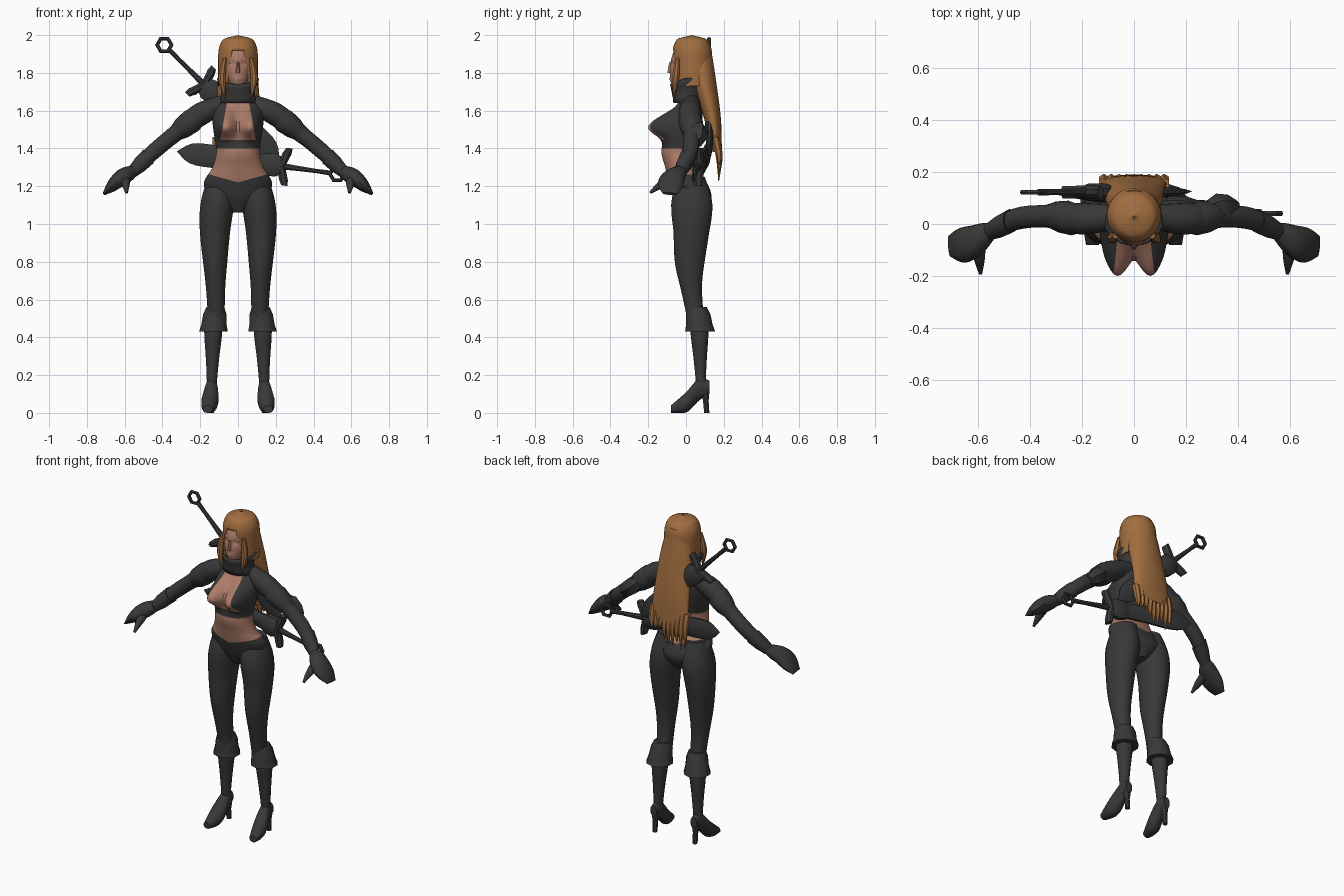
import bpy
import bmesh
import math
import random
from mathutils import Vector

cube = bpy.data.objects.get("Cube")
if cube:
    bpy.data.objects.remove(cube, do_unlink=True)


def material(name, red, green, blue):
    mat = bpy.data.materials.new(name)
    mat.use_nodes = True
    mat.diffuse_color = (red, green, blue, 1)
    mat.node_tree.nodes["Principled BSDF"].inputs["Base Color"].default_value = mat.diffuse_color
    return mat


SUIT = material("charcoal leather", .04, .04, .04)
SKIN = material("warm skin", .42, .2, .14)
HAIR = material("chestnut hair", .36, .155, .05)
X, Y, Z = Vector((1, 0, 0)), Vector((0, 1, 0)), Vector((0, 0, 1))
random.seed(4)
made = []


def sample(values, t):
    """Point at t on a smooth curve through evenly spaced numbers or vectors."""
    last = len(values) - 1
    if last == 0:
        return values[0]
    i = min(int(t * last), last - 1)
    u = t * last - i
    before, start = values[max(i - 1, 0)], values[i]
    end, after = values[i + 1], values[min(i + 2, last)]
    ease = u * u * (3 - 2 * u)
    leave, arrive = u * (1 - u) ** 2, u * u * (u - 1)
    return start + (end - start) * ease + (end - before) * (leave / 2) + (after - start) * (arrive / 2)


def loft(path, wide, deep=None, axis=Z, ref=Y, seg=16, rings=14, caps=True, deform=None):
    """Sweep an ellipse along a path; wide and deep are its radii along the way."""
    bm = bmesh.new()
    across = axis.cross(ref).normalized()
    along = across.cross(axis).normalized()
    points = [Vector(p) for p in path]
    loops = []
    for r in range(rings):
        t = r / (rings - 1)
        a = max(sample(wide, t), .001)
        b = max(sample(deep or wide, t), .001)
        loop = []
        for k in range(seg):
            angle = math.tau * (k + .5) / seg
            p = sample(points, t) + across * a * math.cos(angle) + along * b * math.sin(angle)
            loop.append(bm.verts.new(deform(p) if deform else p))
        loops.append(loop)
    for low, high in zip(loops, loops[1:]):
        for k in range(seg):
            n = (k + 1) % seg
            bm.faces.new((low[k], low[n], high[n], high[k]))
    if caps:
        bm.faces.new(loops[0])
        bm.faces.new(loops[-1])
    return bm


def finish(name, bm, *mats):
    bmesh.ops.recalc_face_normals(bm, faces=bm.faces)
    mesh = bpy.data.meshes.new(name)
    bm.to_mesh(mesh)
    bm.free()
    for mat in mats:
        mesh.materials.append(mat)
    ob = bpy.data.objects.new(name, mesh)
    bpy.context.collection.objects.link(ob)
    made.append(ob)
    return ob


def part(name, mat, path, wide, deep=None, **options):
    return finish(name, loft(path, wide, deep, **options), mat)


def pair(name, mat, path, wide, deep=None, axis=Z, **options):
    """The same part on both sides of the body."""
    for side, s in (("left", 1), ("right", -1)):
        mirrored = [(x * s, y, z) for x, y, z in path]
        lean = Vector((axis.x * s, axis.y, axis.z))
        part(side + "_" + name, mat, mirrored, wide, deep, axis=lean, **options)


def cut(bm, point, normal):
    geometry = bm.verts[:] + bm.edges[:] + bm.faces[:]
    bmesh.ops.bisect_plane(bm, geom=geometry, plane_co=point, plane_no=normal, dist=1e-5)


def bump(value, centre, spread):
    return math.exp(-((value - centre) / spread) ** 2)


# Torso: one body, with jacket, midriff and trousers coloured by region
def bust(p):
    rise = bump(p.z, 1.515, .085 if p.z > 1.515 else .06)
    front = min(1, max(0, -p.y / .05))
    p.y -= .118 * bump(abs(p.x), .07, .065) * rise * front
    return p


spine = (.035, .035, .01, -.025, -.04, -.02, 0, .02, .02)
bm = loft([(0, y, 1.06 + .08 * i) for i, y in enumerate(spine)],
          wide=(.03, .15, .18, .135, .115, .125, .135, .13, .06),
          deep=(.06, .1, .1, .085, .09, .09, .085, .065, .045),
          seg=56, rings=50, deform=bust)
HEM, BAND, THROAT = 1.4, 1.445, 1.655
for height in (HEM, BAND, THROAT):
    cut(bm, Z * height, Z)
for s in (1, -1):
    cut(bm, Z * 1.22, Vector((-.28 * s, 0, 1)))
    cut(bm, Vector((.06 * s, 0, 1.635)), Vector((s, 0, .18)))
for face in bm.faces:
    c = face.calc_center_median()
    midriff = 1.22 + .28 * abs(c.x) < c.z < HEM
    neckline = BAND < c.z < THROAT and c.y < 0 and abs(c.x) < .06 + .18 * (1.635 - c.z)
    face.material_index = int(midriff or neckline)
finish("torso", bm, SUIT, SKIN)

# Legs and heeled boots
pair("leg", SUIT, [(.09, .03, 1.25), (.12, .03, 1), (.12, .02, .75), (.115, .05, .5)],
     wide=(.07, .09, .08, .065, .05, .045), deep=(.07, .11, .095, .08, .055, .045), seg=20, rings=20)
pair("boot_cuff", SUIT, [(.12, .06, .56), (.13, .075, .43)], wide=(.05, .065, .07, .08), seg=10, rings=4)
pair("boot_shaft", SUIT, [(.13, .07, .48), (.14, .08, .1)], wide=(.05, .047, .036, .028, .028))
pair("foot", SUIT, [(.16, -.08, .02), (.15, 0, .055), (.14, .07, .125), (.14, .125, .135)],
     wide=(.02, .055, .06, .035), deep=(.025, .045, .033, .022), axis=Y, ref=X,
     deform=lambda p: Vector((p.x, p.y, max(p.z, 0))))
pair("heel", SUIT, [(.14, .1, .13), (.14, .11, 0)], wide=(.028, .016, .015), seg=8, rings=3)

# Arms, sleeve bands and gloves
arm = [Vector(p) for p in ((.07, .03, 1.645), (.2, .02, 1.58), (.33, .03, 1.48),
                           (.45, .02, 1.38), (.56, -.03, 1.275))]
down = (arm[-1] - arm[0]).normalized()
pair("arm", SUIT, arm, wide=(.045, .062, .045, .042, .032), axis=down, rings=18)
pair("sleeve_band", SUIT, [sample(arm, t) for t in (.27, .5)],
     wide=(.055, .067, .06, .045), axis=down, seg=10, rings=4)
pair("glove_cuff", SUIT, [sample(arm, t) for t in (.8, 1)],
     wide=(.047, .044, .033), axis=down, seg=10, rings=3)
pair("hand", SUIT, [(.55, -.03, 1.285), (.63, -.075, 1.235), (.71, -.085, 1.16)],
     wide=(.03, .045, .035, .008), deep=(.035, .06, .068, .04), axis=down, seg=14)
pair("thumb", SUIT, [(.6, -.06, 1.25), (.595, -.13, 1.21), (.59, -.19, 1.165)],
     wide=(.03, .022, .007), axis=-Y - Z, ref=X, seg=10)
part("left_elbow_guard", SUIT, [sample(arm, t) + Y * .035 for t in (.4, .62)],
     wide=(.03, .055, .05, .03), axis=down, seg=6, rings=4)


# Collar, neck and head
def dip(p):
    if p.z > 1.69 and p.y < 0:
        p.z += p.y * .45
    return p


def features(p):
    if p.y < 0:
        p.y += .011 * bump(abs(p.x), .03, .014) * bump(p.z, 1.848, .014)
        p.y -= .006 * bump(p.x, 0, .02) * bump(p.z, 1.767, .009)
    return p


collar = part("collar", SUIT, [(0, .01, 1.64), (0, .005, 1.775)], wide=(.09, .078, .104),
              deep=(.065, .068, .078), seg=14, rings=5, caps=False, deform=dip)
collar.modifiers.new("thickness", "SOLIDIFY").thickness = .012
part("neck", SKIN, [(0, .02, 1.66), (0, .015, 1.78)], wide=[.046], rings=2)
jaw_to_crown = (-.055, -.018, 0, .015, .03)
part("head", SKIN, [(0, y, 1.71 + .065 * i) for i, y in enumerate(jaw_to_crown)],
     wide=(.015, .058, .07, .072, .04), deep=(.018, .066, .083, .083, .045),
     seg=36, rings=34, deform=features)
part("nose", SKIN, [(0, -.08, 1.86), (0, -.08, 1.8)], wide=(.006, .01, .012),
     deep=(.006, .016, .019), seg=8, rings=5)

# Hair cap: a dome with the face left open
dome = [.105 * math.sqrt(1 - max(0, 1 - k / 4) ** 2) for k in range(11)]
bm = loft([(0, .03, 2), (0, .04, 1.73)], wide=dome, seg=40, rings=31, caps=False)
BROW = 1.92
cut(bm, Z * BROW, Z)
for s in (1, -1):
    cut(bm, Vector((.032 * s, 0, BROW)), Vector((s, 0, .15)))
opening = []
for face in bm.faces:
    c = face.calc_center_median()
    if c.y < .02 and c.z < BROW and abs(c.x) < .032 + .15 * (BROW - c.z):
        opening.append(face)
bmesh.ops.delete(bm, geom=opening, context="FACES")
cap = finish("hair_cap", bm, HAIR)
cap.modifiers.new("thickness", "SOLIDIFY").thickness = .01

# Long back hair with ragged tips, and locks beside the face
part("back_hair", HAIR, [(0, .06, 1.95), (0, .09, 1.77), (0, .14, 1.56), (0, .165, 1.38)],
     wide=(.07, .106, .12, .13), deep=(.07, .068, .045, .025), seg=24, rings=18)
for i in range(-4, 5):
    x, tip = .029 * i, random.uniform(1.22, 1.34)
    part(f"hair_tip_{i + 5}", HAIR, [(x, .155, 1.46), (x, .176, 1.36), (x, .173, tip)],
         wide=(.022, .018, .002), seg=6, rings=6)
pair("front_lock", HAIR, [(.07, -.045, 1.88), (.085, -.055, 1.77), (.07, -.065, 1.665)],
     wide=(.012, .02, .003), seg=8, rings=9)


# Two sheathed swords with ring pommels
def sword(name, start, end):
    start = Vector(start)
    d = (Vector(end) - start).normalized()
    n = d.cross(Y).normalized()
    bpy.ops.mesh.primitive_torus_add(location=start, rotation=(math.pi / 2, 0, 0), major_segments=6,
                                     minor_segments=6, major_radius=.038, minor_radius=.011)
    ring = bpy.context.object
    ring.name = name + "_ring_pommel"
    ring.data.materials.append(SUIT)
    made.append(ring)

    def piece(label, first, last, wide, deep=None, **options):
        part(name + "_" + label, SUIT, [start + d * first, start + d * last], wide, deep, axis=d, **options)

    piece("grip", .035, .3, wide=(.014, .012, .015, .019), seg=8, rings=4)
    piece("sheath_mouth", .3, .41, wide=(.05, .066, .063, .052), deep=(.028, .036, .034, .026),
          seg=8, rings=4)
    piece("sheath", .38, .86, wide=(.05, .05, .055, .064, .055, .002), deep=(.024, .024, .02, .002),
          seg=10, rings=16)
    bracket = [start + d * (.3 - .03 * abs(t)) + n * .1 * t for t in (-1, -.7, 0, .7, 1)]
    part(name + "_guard", SUIT, bracket, wide=(.018, .026, .022, .026, .018), deep=[.026],
         axis=n, seg=8, rings=5)


sword("upper_sword", (-.39, .122, 1.948), (.21, .125, 1.35))
sword("lower_sword", (.525, .04, 1.265), (-.33, .125, 1.385))

# Smooth shading with sharp edges kept
bpy.ops.object.select_all(action="DESELECT")
for ob in made:
    ob.select_set(True)
bpy.context.view_layer.objects.active = made[0]
bpy.ops.object.shade_smooth_by_angle(angle=math.radians(40))
